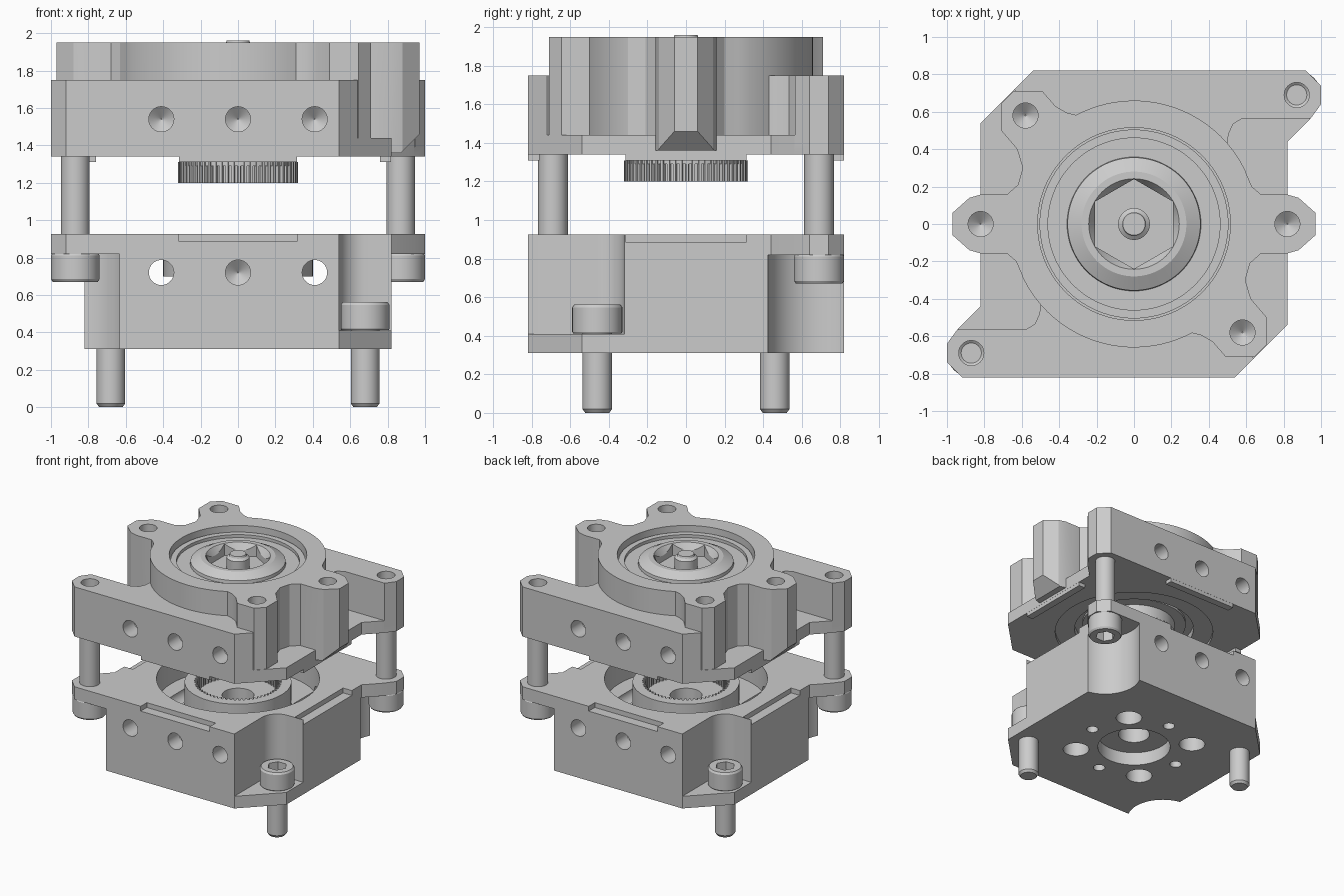
import bpy, bmesh
from math import pi, cos, sin, radians
from mathutils import Matrix, Vector

if "Cube" in bpy.data.objects:
    bpy.data.objects.remove(bpy.data.objects["Cube"])

T, R = Matrix.Translation, Matrix.Rotation
HALF = R(pi, 4, 'Z')
TURNS = (Matrix.Identity(4), HALF)          # everything repeats at 180 degrees


def make(name, rings, mat):
    """Skin a stack of equal-length point rings and cap both ends."""
    bm = bmesh.new()
    vs = [[bm.verts.new(mat @ Vector(p)) for p in ring] for ring in rings]
    n = len(vs[0])
    for a, b in zip(vs, vs[1:]):
        for i in range(n):
            j = (i + 1) % n
            bm.faces.new((a[i], a[j], b[j], b[i]))
    bm.faces.new(vs[0][::-1])
    bm.faces.new(vs[-1])
    bmesh.ops.recalc_face_normals(bm, faces=bm.faces)
    me = bpy.data.meshes.new(name)
    bm.to_mesh(me)
    bm.free()
    ob = bpy.data.objects.new(name, me)
    bpy.context.collection.objects.link(ob)
    return ob


def prism(pts, z0, z1, mat=Matrix.Identity(4), name='cutter'):
    return make(name, [[(x, y, z) for x, y in pts] for z in (z0, z1)], mat)


def arc(r, a0, a1, n, cx=0, cy=0):
    return [(cx + r * cos(radians(a0 + (a1 - a0) * i / n)),
             cy + r * sin(radians(a0 + (a1 - a0) * i / n))) for i in range(n + 1)]


def lathe(prof, mat=Matrix.Identity(4), n=48, name='cutter'):
    return make(name, [[(r * cos(2 * pi * i / n), r * sin(2 * pi * i / n), z)
                        for i in range(n)] for r, z in prof], mat)


def cyl(r, z0, z1, x=0, y=0, n=48, name='cutter'):
    return lathe([(r, z0), (r, z1)], T((x, y, 0)), n, name)


def box(x0, x1, y0, y1, z0, z1, mat=Matrix.Identity(4)):
    return prism([(x0, y0), (x1, y0), (x1, y1), (x0, y1)], z0, z1, mat)


def boolean(ob, other, op='DIFFERENCE'):
    m = ob.modifiers.new('b', 'BOOLEAN')
    m.operation, m.solver, m.object = op, 'EXACT', other
    with bpy.context.temp_override(object=ob, active_object=ob, selected_objects=[ob]):
        bpy.ops.object.modifier_apply(modifier='b')
    bpy.data.objects.remove(other)


def add(ob, other):
    boolean(ob, other, 'UNION')


def turned(pts):
    return pts + [(-x, -y) for x, y in pts]


def drill(mat, r, depth):
    return lathe([(r, 0.1), (r, -depth), (0.003, -depth - 0.05)], mat, 32)


def spline(r, n=60):
    pts = []
    for i in range(n):
        for f, k in ((0, 1), (.4, 1), (.5, .93), (.9, .93)):
            a = 2 * pi * (i + f) / n
            pts.append((r * k * cos(a), r * k * sin(a)))
    return pts


# shared outline with two bolt ears
outline = turned([(.54, -.82), (.82, -.54), (.82, .44), (.94, .56), (1, .64), (1, .74), (.92, .82)])

# upper housing: slab, side bars, raised ring with four lugs
upper = prism(outline, 1.34, 1.44, name='upper_housing')
bar = [(.92, .82), (-.54, .82), (-.64, .72), (-.4, .3), (.4, .3), (.5, .42), (.505, .48),
       (.53, .535), (.58, .565), (.945, .565), (1, .64), (1, .74)]
for t in TURNS:
    add(upper, prism(bar, 1.39, 1.75, t))
ring = [(.6, .27), (.63, .2), (.68, .157), (.82, .157), (.88, .14), (.97, .06), (.97, -.06),
        (.88, -.14), (.82, -.157), (.68, -.157), (.62, -.21), (.595, -.3), (.625, -.4),
        (.71, -.5), (.71, -.645), (.645, -.71), (.49, -.71), (.42, -.63), (.36, -.595)]
ring += arc(.66, -62, -154, 24)
add(upper, prism(turned(ring), 1.36, 1.95))
for t in TURNS:
    wedge = [(.82, 1.2), (.82, 1.31), (1.02, 1.51), (1.02, 1.2)]
    boolean(upper, prism(wedge, -.25, .25, t @ R(pi / 2, 4, 'X')))
    for x, y in ((.82, 0), (.58, -.58)):
        boolean(upper, drill(t @ T((x, y, 1.95)), .067, .22))
    boolean(upper, drill(t @ T((.87, .69, 1.75)), .067, .2))
    for x in (-.41, 0, .41):
        boolean(upper, drill(t @ T((x, -.82, 1.54)) @ R(pi / 2, 4, 'X'), .067, .14))
boolean(upper, cyl(.515, 1.84, 2.1, n=96))
boolean(upper, cyl(.61, 1.2, 1.365, n=96))
boolean(upper, cyl(.46, 1.2, 1.42, n=96))
for k in range(4):                           # alignment keys under the edges
    add(upper, box(.76, .819, -.315, .315, 1.31, 1.36, R(k * pi / 2, 4, 'Z')))

# rotating seal and output hub in the ring
seal = cyl(.505, 1.82, 1.9, n=96, name='seal_ring')
boolean(seal, cyl(.46, 1.875, 2, n=96))
boolean(seal, cyl(.35, 1.7, 2, n=96))
hub = lathe([(.4, 1.4), (.4, 1.86), (.36, 1.86), (.355, 1.9), (.28, 1.94), (.24, 1.94)],
            n=96, name='output_hub')
hexa = arc(.24, 30, 330, 5)
boolean(hub, prism(hexa, 1.74, 2.1))
boolean(hub, lathe([(.19, 1.86), (.25, 1.952)], n=64))
lathe([(.085, 1.72), (.085, 1.93), (.065, 1.945), (.06, 1.96)], name='centre_pin')

# toothed male coupling below
gear = prism(spline(.322), 1.2, 1.31, name='male_coupling')
add(gear, cyl(.315, 1.29, 1.41, n=96))
boolean(gear, cyl(.22, 1.1, 1.36))

# lower housing: block with scalloped corners, flange on top
block = turned([(.54, -.82), (.82, -.54), (.82, .82)])
lower = prism(block, .31, .9, name='lower_housing')
for t in TURNS:
    boolean(lower, lathe([(.27, .2), (.27, 1)], t @ T((.87, .69, 0)), 64))
add(lower, prism(outline, .82, .925))
pocket = [(.95, -.95), (.95, -.32)] + arc(.14, 90, 180, 10, .68, -.46) + [(.54, -.95)]
for t in TURNS:
    boolean(lower, prism(pocket, .41, 1.1, t))
for k in range(4):                           # key slots in the top edges
    boolean(lower, box(.74, .9, -.315, .315, .885, 1, R(k * pi / 2, 4, 'Z')))
boolean(lower, cyl(.61, .72, 1.1, n=96))
for x in (-.41, .41):
    boolean(lower, lathe([(.067, -1), (.067, 1)], T((x, 0, .72)) @ R(pi / 2, 4, 'X'), 32))
for t in TURNS:
    boolean(lower, drill(t @ T((0, -.82, .72)) @ R(pi / 2, 4, 'X'), .067, .14))

# underside bores
boolean(lower, cyl(.28, .2, .42, n=64))
boolean(lower, cyl(.12, .2, 1.1))
for k in range(4):
    a = k * pi / 2
    boolean(lower, cyl(.1, .2, .5, .45 * cos(a + pi / 4), .45 * sin(a + pi / 4), 32))
    boolean(lower, cyl(.045, .2, .5, .42 * cos(a), .42 * sin(a), 24))

# toothed female coupling inside the lower housing
socket = cyl(.4, .7, .9, n=96, name='female_coupling')
boolean(socket, prism(spline(.325), .79, 1.1))
boolean(socket, cyl(.12, .5, 1.1))


def bolt(name, mat, length):
    ob = lathe([(.062, -length), (.077, -length + .02), (.077, 0), (.125, 0), (.13, .008),
                (.13, .135), (.12, .15)], mat, 40, name)
    boolean(ob, prism(arc(.075, 0, 300, 5), .07, .3, mat))


# socket-head bolts
for i, t in enumerate(TURNS):
    bolt(f'mounting_bolt_{i}', t @ T((.68, -.46, .412)), .412)
    bolt(f'joining_bolt_{i}', t @ T((.87, .69, .82)) @ R(pi, 4, 'X'), .72)

# smooth round walls, keep edges sharp
for ob in bpy.context.collection.objects:
    ob.select_set(True)
bpy.context.view_layer.objects.active = upper
bpy.ops.object.shade_smooth_by_angle(angle=radians(25))
